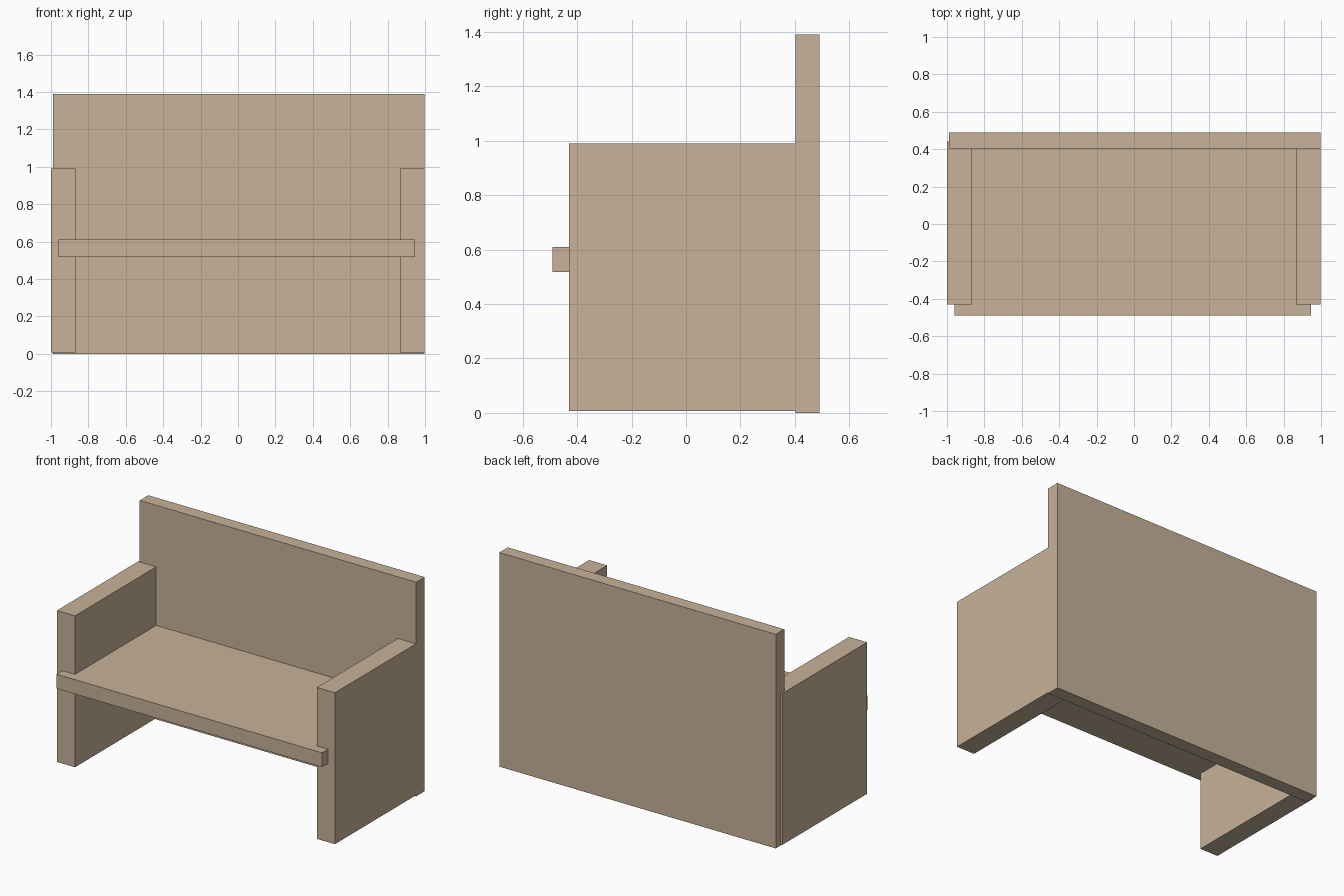
import bpy

if "Cube" in bpy.data.objects:
    bpy.data.objects.remove(bpy.data.objects["Cube"])

wood = bpy.data.materials.new("tan wood")
wood.diffuse_color = (0.571, 0.445, 0.314, 1.0)
wood.use_nodes = True
wood.node_tree.nodes["Principled BSDF"].inputs["Base Color"].default_value = wood.diffuse_color


def board(name, x, y, z):
    """Box spanning the given (min, max) range on each axis."""
    bpy.ops.mesh.primitive_cube_add(size=1, location=[sum(r) / 2 for r in (x, y, z)])
    ob = bpy.context.object
    ob.name = name
    ob.scale = [r[1] - r[0] for r in (x, y, z)]
    bpy.ops.object.transform_apply(location=False, rotation=False, scale=True)
    ob.data.materials.append(wood)
    return ob


# tall back panel
board("backrest", (-0.988, 0.998), (0.403, 0.49), (0.0, 1.39))

# seat plank, its front edge standing proud of the side panels
board("seat", (-0.96, 0.947), (-0.49, 0.41), (0.517, 0.61))

# side panels serving as legs and armrests, let into the back panel
for side, x in (("left", (-1.0, -0.87)), ("right", (0.867, 0.997))):
    board(side + "_side_panel", x, (-0.43, 0.44), (0.007, 0.99))
